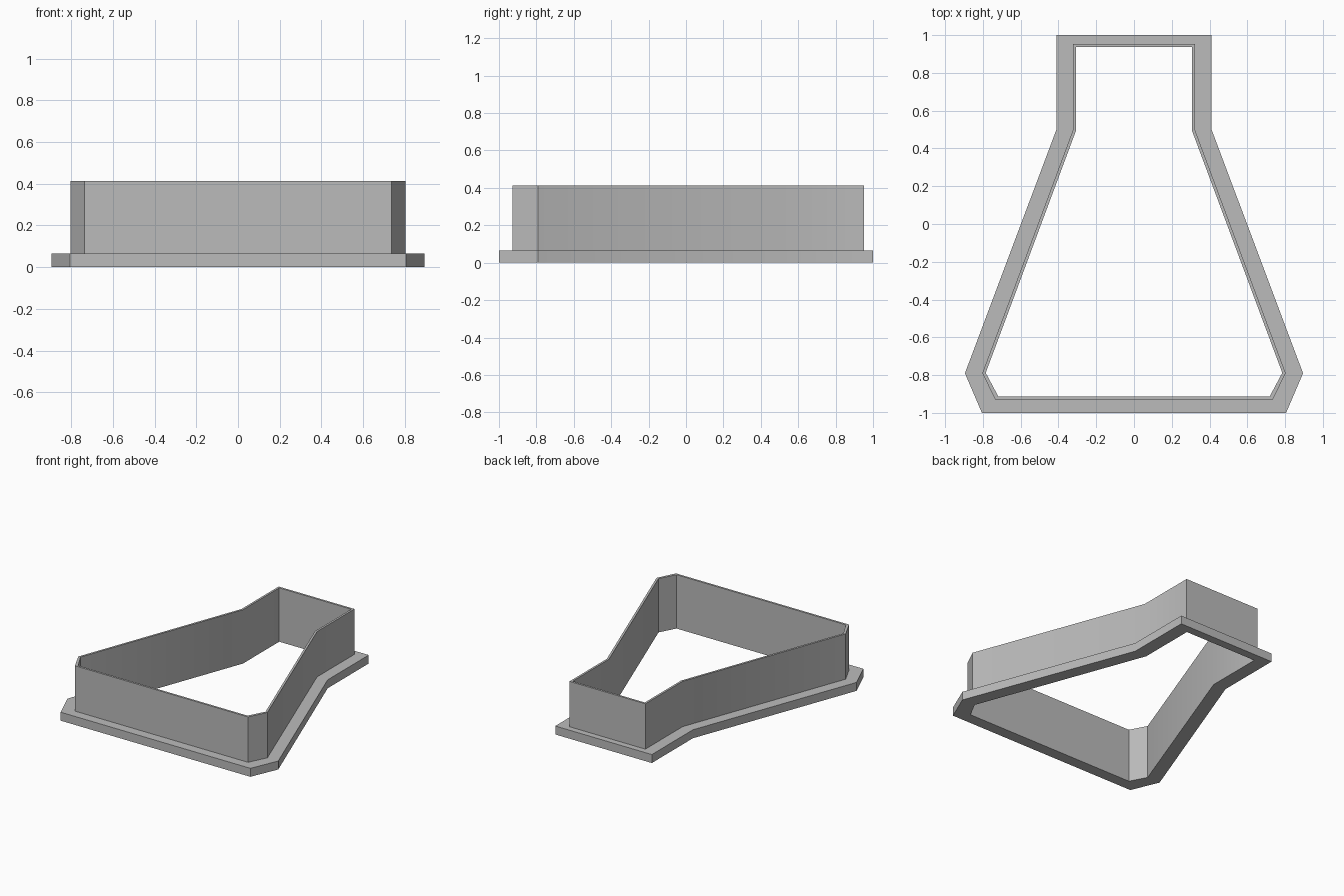
import bpy
import bmesh

if "Cube" in bpy.data.objects:
    bpy.data.objects.remove(bpy.data.objects["Cube"], do_unlink=True)

# Single plain grey
grey = bpy.data.materials.new("grey_plastic")
grey.use_nodes = True
colour = (0.5, 0.5, 0.5, 1)
grey.diffuse_color = colour
grey.node_tree.nodes["Principled BSDF"].inputs["Base Color"].default_value = colour

# Half outlines of the flask shape, from neck top to base
FLANGE_EDGE = [(0.41, 1.0), (0.41, 0.502), (0.895, -0.79), (0.805, -1.0)]
WALL_OUTER = [(0.322, 0.953), (0.322, 0.5), (0.803, -0.79), (0.735, -0.928)]
WALL_INNER = [(0.306, 0.937), (0.306, 0.497), (0.785, -0.788), (0.719, -0.912)]
FLANGE_TOP = 0.065
WALL_TOP = 0.413


def mirrored(half):
    """Close a half outline by mirroring it across x = 0."""
    return half + [(-x, y) for x, y in reversed(half)]


def build_rings(name, rings):
    """Bridge a closed sequence of (outline, height) rings into a solid frame."""
    bm = bmesh.new()
    loops = [[bm.verts.new((x, y, z)) for x, y in mirrored(half)] for half, z in rings]
    for a, b in zip(loops, loops[1:] + loops[:1]):
        for i in range(len(a)):
            j = (i + 1) % len(a)
            bm.faces.new((a[i], a[j], b[j], b[i]))
    bmesh.ops.recalc_face_normals(bm, faces=bm.faces)
    mesh = bpy.data.meshes.new(name)
    bm.to_mesh(mesh)
    bm.free()
    mesh.materials.append(grey)
    obj = bpy.data.objects.new(name, mesh)
    bpy.context.collection.objects.link(obj)

    # Soften only the shallow bends at the shoulders
    bpy.ops.object.select_all(action="DESELECT")
    obj.select_set(True)
    bpy.context.view_layer.objects.active = obj
    bpy.ops.object.shade_smooth_by_angle(angle=0.52)
    return obj


# One continuous frame: grip flange at the bottom, thin cutting wall above
build_rings("flask_cutter_frame", [
    (FLANGE_EDGE, 0),
    (FLANGE_EDGE, FLANGE_TOP),
    (WALL_OUTER, FLANGE_TOP),
    (WALL_OUTER, WALL_TOP),
    (WALL_INNER, WALL_TOP),
    (WALL_INNER, 0),
])
